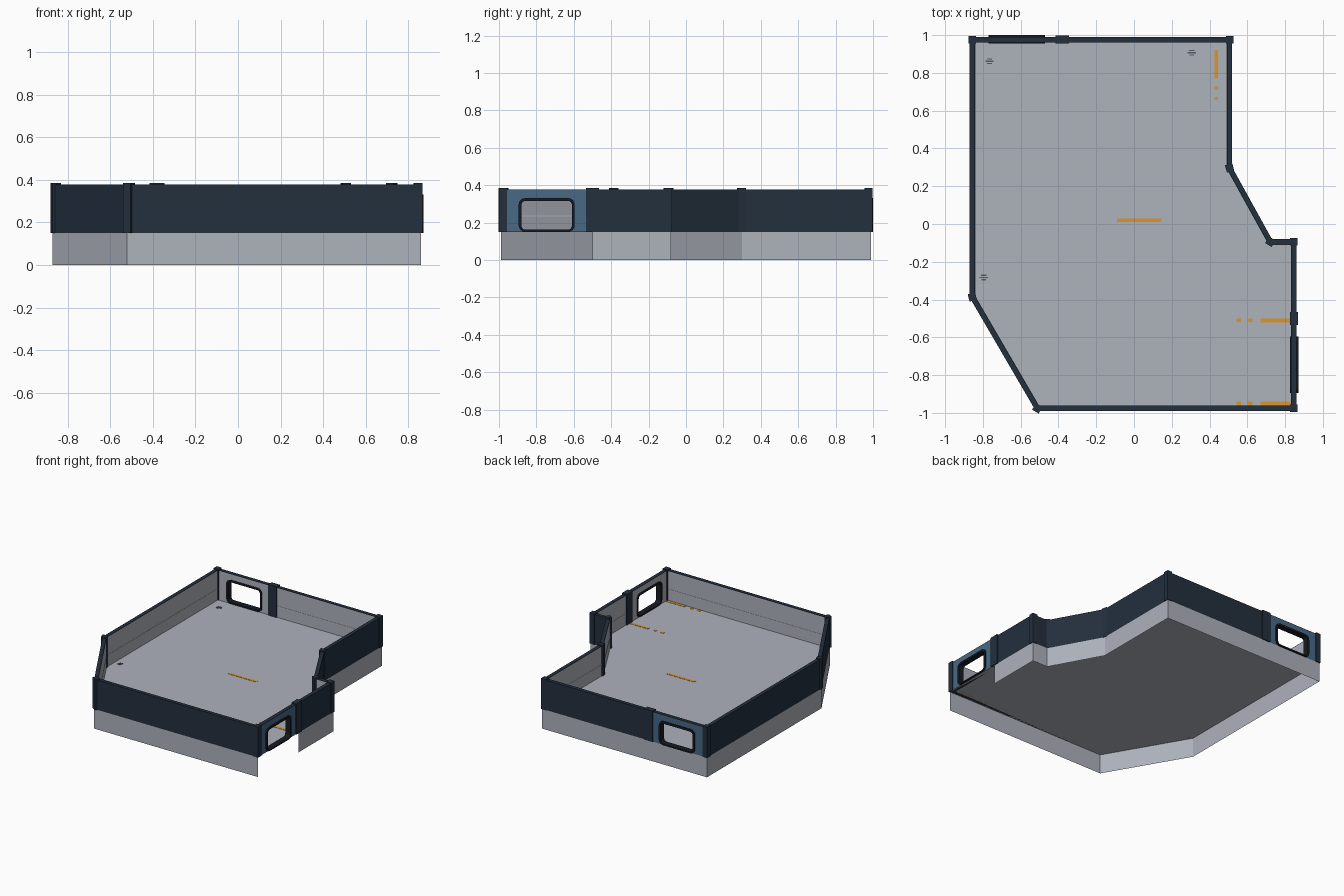
import bpy, bmesh, math
from mathutils import Vector, Matrix

if "Cube" in bpy.data.objects:
    bpy.data.objects.remove(bpy.data.objects["Cube"])

def mat(name, r, g, b):
    m = bpy.data.materials.new(name)
    m.diffuse_color = (r, g, b, 1)
    m.use_nodes = True
    m.node_tree.nodes["Principled BSDF"].inputs["Base Color"].default_value = m.diffuse_color
    return m

GREY = mat("pale_grey", 0.42, 0.445, 0.50)
NAVY = mat("navy", 0.017, 0.029, 0.048)
BLUE = mat("steel_blue", 0.065, 0.138, 0.235)
DARK = mat("near_black", 0.008, 0.011, 0.016)
ORANGE = mat("orange", 0.72, 0.30, 0.025)
LIGHT = mat("light_grey", 0.60, 0.62, 0.66)
MARK = mat("dark_grey", 0.09, 0.10, 0.125)

Z0, Z1, THICK = 0.15, 0.375, 0.028
# room outline, counter-clockwise
P = [Vector(p) for p in [(-0.87, -0.39), (-0.52, -0.99), (0.86, -0.99), (0.86, -0.08),
                         (0.73, -0.08), (0.52, 0.30), (0.52, 0.99), (-0.87, 0.99)]]
N = len(P)

def normal(i):
    t = (P[(i + 1) % N] - P[i % N]).normalized()
    return Vector((t.y, -t.x))

def inset(i, d):
    a, b = normal(i - 1), normal(i)
    return P[i] - (a + b) * d / (1 + a.dot(b))

Q = [inset(i, THICK) for i in range(N)]

def finish(name, bm, mats):
    me = bpy.data.meshes.new(name)
    bm.to_mesh(me)
    bm.free()
    for m in mats:
        me.materials.append(m)
    ob = bpy.data.objects.new(name, me)
    bpy.context.collection.objects.link(ob)
    return ob

def box(name, c, size, m, angle=0):
    bm = bmesh.new()
    bmesh.ops.create_cube(bm, size=1, matrix=Matrix.Translation(c) @ Matrix.Rotation(angle, 4, 'Z')
                          @ Matrix.Diagonal((*size, 1)))
    return finish(name, bm, [m])

def prism(name, pts, z0, z1, n, mats):
    """Upright prism; faces along n get mats[0], faces against it mats[1], others mats[2]."""
    bm = bmesh.new()
    f = bm.faces.new([bm.verts.new((p.x, p.y, z0)) for p in pts])
    r = bmesh.ops.extrude_face_region(bm, geom=[f])
    bmesh.ops.translate(bm, vec=(0, 0, z1 - z0), verts=[v for v in r["geom"] if isinstance(v, bmesh.types.BMVert)])
    paint(bm, n)
    return finish(name, bm, mats)

def paint(bm, n):
    bmesh.ops.recalc_face_normals(bm, faces=bm.faces)
    bm.normal_update()
    for f in bm.faces:
        d = f.normal.dot(n.to_3d())
        f.material_index = 0 if d > 0.9 else 1 if d < -0.9 else 2

def rounded(u0, u1, z0, z1, r, seg=4):
    out = []
    for k, (cu, cz) in enumerate([(u1 - r, z1 - r), (u0 + r, z1 - r), (u0 + r, z0 + r), (u1 - r, z0 + r)]):
        for s in range(seg + 1):
            a = math.pi / 2 * (k + s / seg)
            out.append((cu + r * math.cos(a), cz + r * math.sin(a)))
    return out

def holed_slab(name, i, outer, inner, d0, d1, mats):
    """Plate with a hole, on wall i, between depths d0 and d1 inward of the outer face."""
    t, n = (P[(i + 1) % N] - P[i]).normalized(), normal(i)
    bm = bmesh.new()
    edges = []
    for loop in (outer, inner):
        vs = [bm.verts.new((*(P[i] + t * u - n * d0), z)) for u, z in loop]
        edges += [bm.edges.new((vs[k], vs[(k + 1) % len(vs)])) for k in range(len(vs))]
    bmesh.ops.triangle_fill(bm, edges=edges, use_beauty=True, use_dissolve=False, normal=n.to_3d())
    r = bmesh.ops.extrude_face_region(bm, geom=bm.faces[:])
    bmesh.ops.translate(bm, vec=-n.to_3d() * (d1 - d0), verts=[v for v in r["geom"] if isinstance(v, bmesh.types.BMVert)])
    paint(bm, n)
    return finish(name, bm, mats)

# floor
bm = bmesh.new()
bm.faces.new([bm.verts.new((p.x, p.y, Z0)) for p in P])
finish("floor", bm, [GREY])

# walls, skirts and inner stripes; windows: wall -> (panel start, panel end, hole start, hole end)
len_back = (P[7] - P[6]).length
windows = {2: (0.0, 0.49, 0.10, 0.39), 6: (len_back - 0.49, len_back, len_back - 0.395, len_back - 0.105)}
skirt = bmesh.new()
for i in range(N):
    j = (i + 1) % N
    L = (P[j] - P[i]).length
    n, t = normal(i), (P[j] - P[i]).normalized()
    a, b, qa, qb = P[i], P[j], Q[i], Q[j]
    s0 = a
    if i in windows:
        u0, u1, h0, h1 = windows[i]
        if u0 == 0:
            a = P[i] + t * u1
            qa = a - n * THICK
            s0 = a                      # no skirt under this window
        else:
            b = P[i] + t * u0
            qb = b - n * THICK
        # window panel and frame
        rect = [(u0, Z0), (u1, Z0), (u1, Z1), (u0, Z1)]
        holed_slab("window_panel", i, rect, rounded(h0, h1, 0.156, 0.326, 0.03), 0, THICK, [BLUE, GREY, NAVY])
        holed_slab("window_frame", i, rounded(h0 - 0.005, h1 + 0.005, 0.151, 0.331, 0.035),
                   rounded(h0 + 0.01, h1 - 0.01, 0.162, 0.316, 0.022), -0.01, THICK + 0.006, [DARK, DARK, DARK])
        # post beside the window
        up = u1 if u0 == 0 else u0
        c = P[i] + t * up - n * THICK / 2
        box("window_post", (c.x, c.y, (Z0 + 0.385) / 2), (0.07, THICK + 0.014, 0.385 - Z0), NAVY,
            math.atan2(t.y, t.x))
    prism("wall", [a, b, qb, qa], Z0, Z1, n, [NAVY, GREY, NAVY])
    skirt.faces.new([skirt.verts.new((p.x, p.y, z)) for p, z in ((s0, 0), (P[j], 0), (P[j], Z0), (s0, Z0))])
    # thin stripe along the inside
    e = n * 0.002
    prism("inner_stripe", [qa, qb, qb - e, qa - e], 0.233, 0.238, n, [LIGHT] * 3)
    # dark cap along the wall top
    prism("wall_cap", [P[i], P[j], Q[j], Q[i]], Z1, Z1 + 0.003, n, [NAVY] * 3)
    # corner post: square to right-angle corners, on the bisector of the others
    m0, m1 = normal(i - 1), n
    d = m0 if abs(m0.dot(m1)) < 0.1 else m0 + m1
    c = inset(i, THICK / 2)
    box("corner_post", (c.x, c.y, (Z0 + 0.385) / 2), (0.04, 0.04, 0.385 - Z0), NAVY, math.atan2(d.y, d.x))
finish("skirt", skirt, [GREY])

# orange floor lines
def plate(name, x0, x1, y0, y1, m):
    box(name, ((x0 + x1) / 2, (y0 + y1) / 2, Z0 + 0.001), (x1 - x0, y1 - y0, 0.002), m)

plate("centre_line", -0.09, 0.145, 0.01, 0.03, ORANGE)
plate("back_line", 0.425, 0.445, 0.77, 0.92, ORANGE)
for y in (0.72, 0.665):
    plate("back_dash", 0.425, 0.445, y - 0.008, y + 0.008, ORANGE)
for y in (-0.51, -0.95):
    plate("door_line", 0.67, 0.832, y - 0.011, y + 0.011, ORANGE)
    for x in (0.555, 0.615):
        plate("door_dash", x - 0.012, x + 0.012, y - 0.01, y + 0.01, ORANGE)

# small grey floor vents
for x, y in ((-0.765, 0.86), (0.305, 0.905), (-0.795, -0.285)):
    for k, w in enumerate((0.012, 0.022, 0.014)):
        plate("floor_vent", x - w, x + w, y - 0.014 + k * 0.012, y - 0.007 + k * 0.012, MARK)
